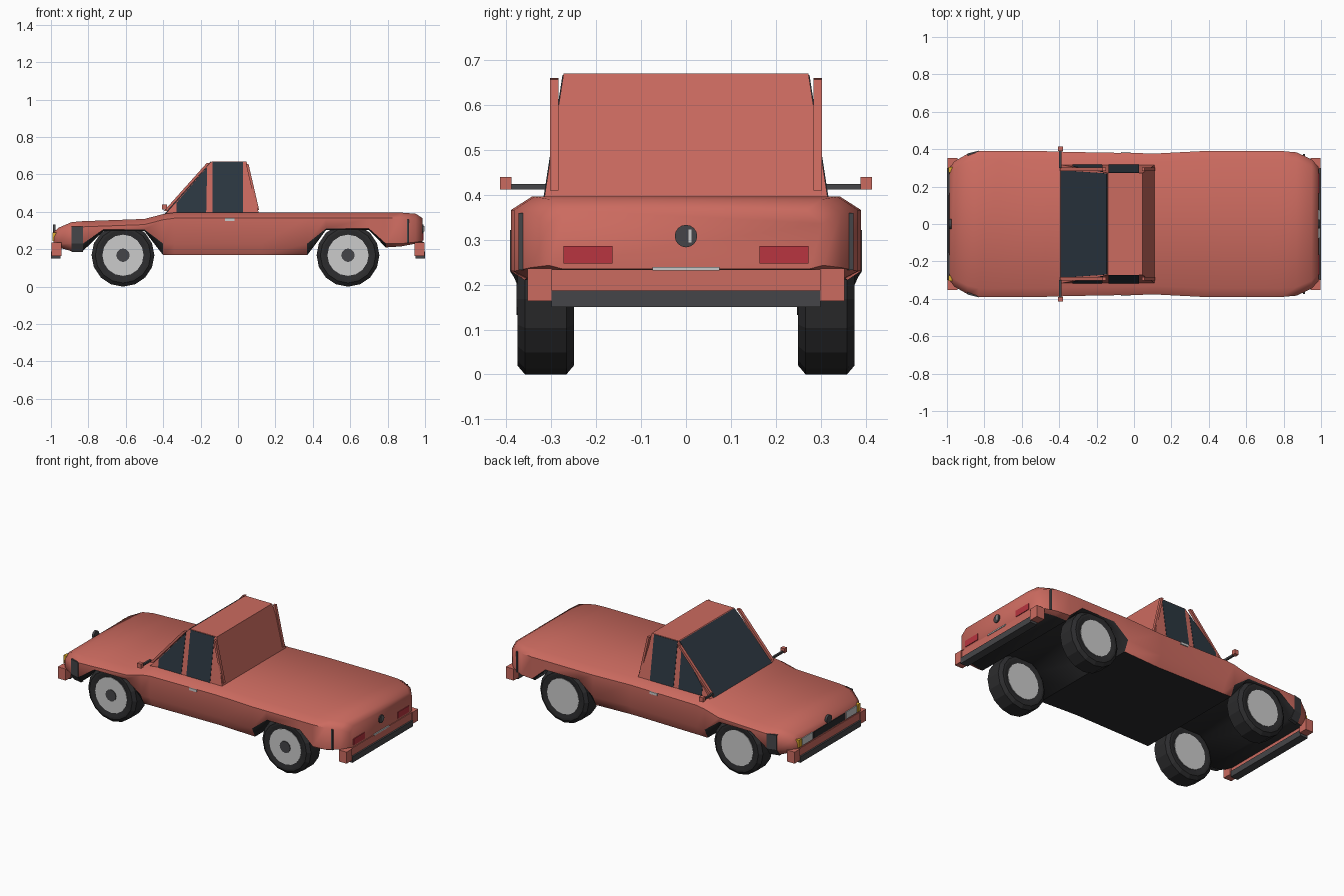
import bpy, bmesh, math
from mathutils import Matrix, Vector

if "Cube" in bpy.data.objects:
    bpy.data.objects.remove(bpy.data.objects["Cube"])


def mat(name, *rgb):
    m = bpy.data.materials.new(name)
    m.diffuse_color = (*rgb, 1)
    m.use_nodes = True
    m.node_tree.nodes["Principled BSDF"].inputs["Base Color"].default_value = m.diffuse_color
    return m


RED = mat("red_paint", .60, .145, .115)
BLACK = mat("black_rubber", .025, .025, .027)
TRIM = mat("dark_trim", .06, .06, .065)
GLASS = mat("dark_glass", .025, .038, .052)
SILVER = mat("silver", .75, .75, .76)
LAMP = mat("lamp_red", .48, .035, .05)
AMBER = mat("amber", .75, .42, .03)


def make(name, bm, *mats, smooth=False):
    bmesh.ops.recalc_face_normals(bm, faces=bm.faces)
    me = bpy.data.meshes.new(name)
    bm.to_mesh(me)
    bm.free()
    for m in mats:
        me.materials.append(m)
    ob = bpy.data.objects.new(name, me)
    bpy.context.collection.objects.link(ob)
    if smooth:
        bpy.ops.object.select_all(action='DESELECT')
        ob.select_set(True)
        bpy.context.view_layer.objects.active = ob
        bpy.ops.object.shade_smooth_by_angle(angle=math.radians(52))
    return ob


def box(name, x, y, z, m):
    """Box from (min, max) pairs."""
    bm = bmesh.new()
    size = [b - a for a, b in (x, y, z)]
    mid = [(a + b) / 2 for a, b in (x, y, z)]
    bmesh.ops.create_cube(bm, size=1, matrix=Matrix.Translation(mid) @ Matrix.Diagonal((*size, 1)))
    return make(name, bm, m)


def disc(name, centre, r, depth, axis, m, seg=16):
    bm = bmesh.new()
    rot = Matrix.Rotation(math.pi / 2, 4, 'Y' if axis == 'X' else 'X')
    bmesh.ops.create_cone(bm, cap_ends=True, segments=seg, radius1=r, radius2=r, depth=depth,
                          matrix=Matrix.Translation(centre) @ rot)
    return make(name, bm, m)


def loft(bm, rings):
    """Skin closed rings of points with capped ends; returns the side faces row by row."""
    vs = [[bm.verts.new(p) for p in r] for r in rings]
    n = len(rings[0])
    rows = [[bm.faces.new((a[i], a[(i + 1) % n], b[(i + 1) % n], b[i])) for i in range(n)]
            for a, b in zip(vs, vs[1:])]
    bm.faces.new(vs[0])
    bm.faces.new(vs[-1])
    return rows


# body shell: stations of x, half width, bottom, top
stations = [(-.987, .30, .21, .29), (-.96, .335, .21, .315), (-.89, .375, .19, .345),
            (-.83, .39, .19, .35), (-.72, .39, .297, .354), (-.50, .39, .297, .362),
            (-.40, .387, .168, .388), (-.34, .385, .168, .396), (.12, .377, .168, .396),
            (.37, .39, .168, .396), (.47, .39, .302, .396), (.70, .39, .302, .396),
            (.79, .39, .21, .396), (.87, .383, .215, .396), (.95, .345, .23, .39),
            (.987, .305, .235, .366)]
rings = []
for x, w, bot, top in stations:
    half = [(w * .88, top), (w, top - .03), (w, max(.23, bot + .008)), (w - .03, bot)]
    rings.append([(x, y, z) for y, z in half] + [(x, -y, z) for y, z in reversed(half)])
bm = bmesh.new()
for i, row in enumerate(loft(bm, rings)):
    row[3].material_index = 1
    if i in (3, 4, 5, 9, 10, 11):      # wheel arch lips
        row[2].material_index = row[4].material_index = 1
make("body", bm, RED, BLACK, smooth=True)


# cabin, tapering towards the roof
def side_y(z):
    return .316 - (z - .39) * .155


cab = [(-.40, .375), (-.14, .67), (.045, .67), (.114, .38)]
bm = bmesh.new()
loft(bm, [[(x, s * side_y(z), z) for x, z in cab] for s in (-1, 1)])
make("cabin", bm, RED)


def side_panel(name, pts, m, out, thick=.012):
    """Panel on both cabin sides from an x,z outline."""
    for s, tag in ((-1, "right"), (1, "left")):
        bm = bmesh.new()
        loft(bm, [[(x, s * (side_y(z) + o), z) for x, z in pts] for o in (out - thick, out)])
        make(f"{name}_{tag}", bm, m)


side_panel("front_side_window", [(-.33, .395), (-.33, .447), (-.165, .64), (-.17, .395)], GLASS, .002)
side_panel("rear_side_window", [(-.135, .395), (-.135, .667), (.028, .667), (.028, .395)], GLASS, .002)

# windscreen
d = Vector((-.295, 0, .26)).normalized() * .004
quad = [Vector((x, y, z)) for x, y, z in ((-.392, -.288, .384), (-.392, .288, .384),
                                          (-.143, .27, .6667), (-.143, -.27, .6667))]
bm = bmesh.new()
loft(bm, [[p - d for p in quad], [p + d for p in quad]])
make("windscreen", bm, GLASS)


# upright cabin rails standing just off the tapered sides
def rail(name, a, b, width):
    for s, tag in ((-1, "right"), (1, "left")):
        bm = bmesh.new()
        loft(bm, [[(x + dx, s * y, z) for dx, y in
                   ((0, .284), (width, .284), (width, .303), (0, .303))] for x, z in (a, b)])
        make(f"{name}_{tag}", bm, RED)


rail("front_pillar", (-.396, .405), (-.168, .66), .018)
rail("rear_pillar", (.099, .41), (.042, .657), .014)

# wheels: faceted tyre, silver rim, dark hub cap on the -y face
for x, end in ((-.615, "front"), (.588, "rear")):
    for y, tag in ((-.3125, "right"), (.3125, "left")):
        c = Vector((x, y, .168))
        prof = [(-.058, .108), (-.063, .135), (-.063, .148), (-.046, .168),
                (.046, .168), (.063, .148), (.063, .135), (.058, .108)]
        bm = bmesh.new()
        n = 16
        loft(bm, [[c + Vector((r * math.cos(t), yy, r * math.sin(t)))
                   for t in (math.tau * i / n for i in range(n))] for yy, r in prof])
        make(f"{end}_{tag}_tyre", bm, BLACK)
        disc(f"{end}_{tag}_rim", c, .11, .122, 'Y', SILVER)
        disc(f"{end}_{tag}_hub", c - Vector((0, .061, 0)), .036, .008, 'Y', TRIM, 12)

# bumpers with dark lower strips
for s, end in ((-1, "front"), (1, "rear")):
    def xs(a, b):
        return sorted((s * a, s * b))
    box(f"{end}_bumper", xs(.955, .99), (-.31, .31), (.18, .234), RED)
    box(f"{end}_bumper_strip", xs(.95, 1.0), (-.30, .30), (.15, .187), TRIM)
    for t, tag in ((-1, "right"), (1, "left")):
        box(f"{end}_bumper_end_{tag}", xs(.943, .997), sorted((t * .298, t * .353)), (.164, .236), RED)

# parts paired left and right
for s, tag in ((-1, "right"), (1, "left")):
    def ys(a, b):
        return sorted((s * a, s * b))
    box("mirror_arm_" + tag, (-.40, -.388), ys(.30, .395), (.412, .424), TRIM)
    box("mirror_" + tag, (-.407, -.38), ys(.389, .414), (.412, .44), RED)
    box("door_handle_" + tag, (-.07, -.018), ys(.365, .385), (.351, .366), SILVER)
    box("rear_marker_" + tag, (.903, .913), ys(.355, .373), (.233, .36), TRIM)
    box("tail_lamp_" + tag, (.97, .991), ys(.164, .273), (.247, .286), LAMP)
    box("headlamp_" + tag, (-.992, -.97), ys(.165, .268), (.243, .288), SILVER)
    box("indicator_" + tag, (-.993, -.955), ys(.276, .304), (.243, .29), AMBER)
    # dark front wing panel follows the wing surface and its tucked-in lower edge
    bm = bmesh.new()
    for lo, lo_in, hi in ((.185, .03, .23), (.23, 0, .322)):
        loft(bm, [[(-.89, s * (.375 - lo_in + o), lo), (-.83, s * (.39 - lo_in + o), lo),
                   (-.83, s * (.39 + o), hi), (-.89, s * (.375 + o), hi)] for o in (-.02, .002)])
    make("front_wing_panel_" + tag, bm, TRIM)

# grille, nose disc, rear lock and plate handle
box("grille", (-.991, -.97), (-.155, .155), (.243, .285), BLACK)
disc("nose_disc", (-.983, 0, .305), .026, .014, 'X', TRIM)
disc("rear_lock", (.987, 0, .308), .025, .012, 'X', TRIM)
box("rear_lock_slot", (.99, .996), (.006, .012), (.294, .323), SILVER)
box("rear_handle", (.98, .994), (-.075, .075), (.231, .239), SILVER)
